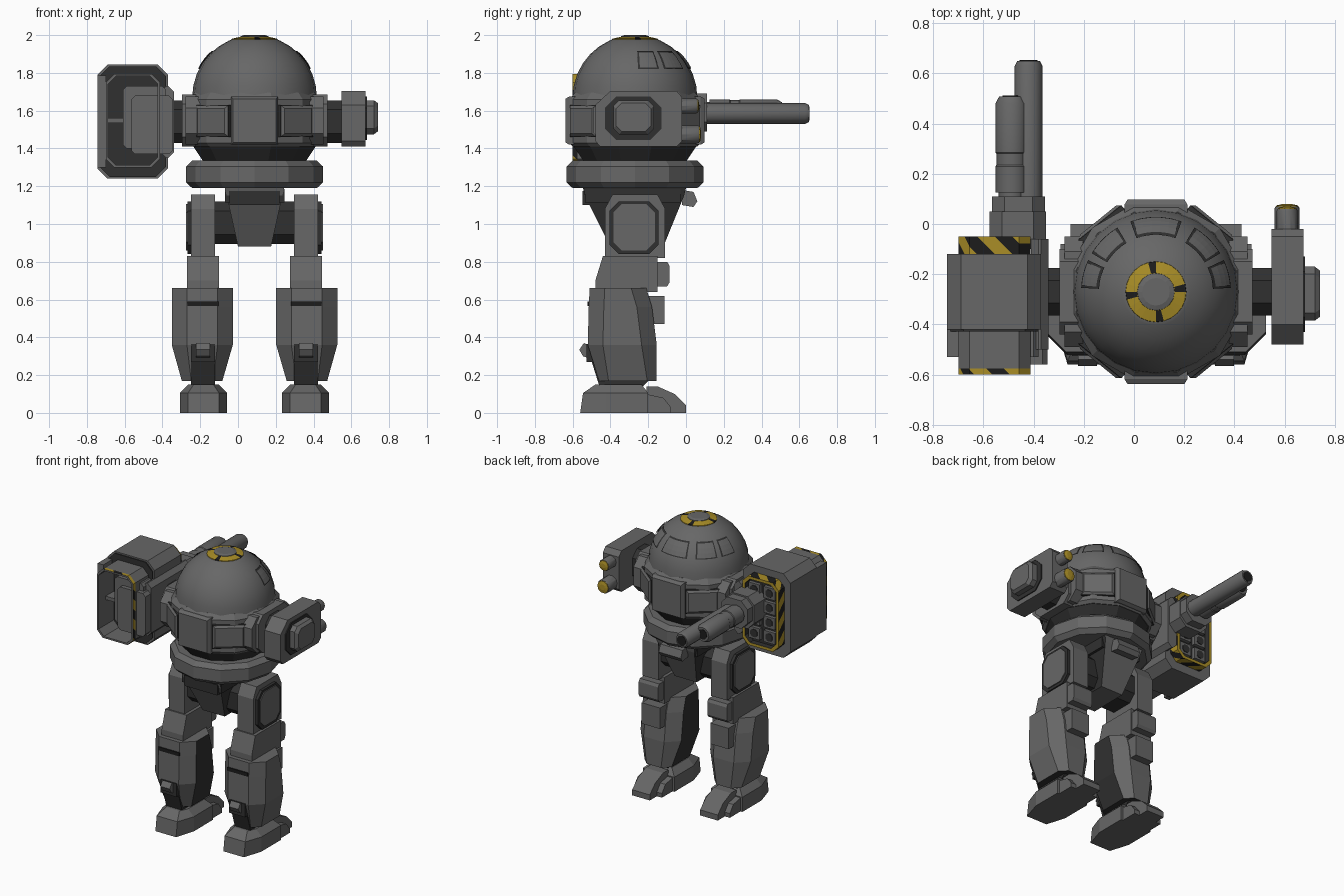
import bpy, bmesh, math
from mathutils import Vector

if "Cube" in bpy.data.objects:
    bpy.data.objects.remove(bpy.data.objects["Cube"])

CX, CY = 0.0875, -0.27          # centre of the torso


def material(name, r, g, b):
    m = bpy.data.materials.new(name)
    m.diffuse_color = (r, g, b, 1)
    m.use_nodes = True
    m.node_tree.nodes["Principled BSDF"].inputs["Base Color"].default_value = m.diffuse_color
    return m


GREY = material("armour grey", .135, .135, .135)
DARK = material("joint dark grey", .03, .03, .03)
BLACK = material("black", .012, .012, .012)
YELLOW = material("warning yellow", .40, .27, .02)


def finish(name, bm, mats, smooth=False):
    bmesh.ops.recalc_face_normals(bm, faces=bm.faces[:])
    me = bpy.data.meshes.new(name)
    bm.to_mesh(me)
    bm.free()
    for m in mats if isinstance(mats, (list, tuple)) else [mats]:
        me.materials.append(m)
    ob = bpy.data.objects.new(name, me)
    bpy.context.collection.objects.link(ob)
    if smooth:
        bpy.ops.object.select_all(action='DESELECT')
        ob.select_set(True)
        bpy.context.view_layer.objects.active = ob
        bpy.ops.object.shade_smooth_by_angle(angle=math.radians(35))
    return ob


def paint(ob, index, rule):
    for f in ob.data.polygons:
        if rule(f):
            f.material_index = index


def loft_bm(loops, ring=False):
    """Skin a list of equal-length loops; ring joins the last to the first."""
    bm = bmesh.new()
    vs = [[bm.verts.new(p) for p in lp] for lp in loops]
    n = len(vs[0])
    for a, b in list(zip(vs, vs[1:])) + ([(vs[-1], vs[0])] if ring else []):
        for i in range(n):
            j = (i + 1) % n
            bm.faces.new((a[i], a[j], b[j], b[i]))
    if not ring:
        bm.faces.new(vs[0])
        bm.faces.new(vs[-1])
    return bm


def place(axis, u, v, w):
    return {'x': (w, u, v), 'y': (u, w, v), 'z': (u, v, w)}[axis]


def prism(name, pts, axis, a, b, mat):
    return finish(name, loft_bm([[place(axis, u, v, w) for u, v in pts] for w in (a, b)]), mat)


def octo(u0, u1, v0, v1, c):
    return [(u0 + c, v0), (u1 - c, v0), (u1, v0 + c), (u1, v1 - c),
            (u1 - c, v1), (u0 + c, v1), (u0, v1 - c), (u0, v0 + c)]


def rect(x0, x1, y0, y1, z):
    return [(x0, y0, z), (x1, y0, z), (x1, y1, z), (x0, y1, z)]


def box(name, x0, x1, y0, y1, z0, z1, mat):
    return finish(name, loft_bm([rect(x0, x1, y0, y1, z0), rect(x0, x1, y0, y1, z1)]), mat)


def lathe(name, prof, c, n, mat, axis='z', smooth=False, turn=0.0):
    loops = [[place(axis, c[0] + r * math.cos(2 * math.pi * (i + turn) / n),
                    c[1] + r * math.sin(2 * math.pi * (i + turn) / n), w) for i in range(n)] for r, w in prof]
    return finish(name, loft_bm(loops), mat, smooth)


def frame(name, outer, inner, y0, y1, mats, step=0):
    """Octagonal tube along y, optionally with diagonal warning stripes on its sides."""
    bm = loft_bm([[place('y', u, v, w) for u, v in p]
                  for p, w in ((outer, y0), (outer, y1), (inner, y1), (inner, y0))], ring=True)
    if step:
        d = Vector((1, 1, 1))
        for k in range(-30, 60):
            bmesh.ops.bisect_plane(bm, geom=bm.verts[:] + bm.edges[:] + bm.faces[:],
                                   plane_co=d * (k * step / 3), plane_no=d)
        for f in bm.faces:
            f.material_index = math.floor(f.calc_center_median().dot(d) / step) % 2
    return finish(name, bm, mats)


def faces_inward(f):
    return f.normal.x * (f.center.x + .557) + f.normal.z * (f.center.z - 1.547) < -.02


def torso_panel(name, deg, w, z0, z1, r, t, mat):
    a = math.radians(deg)
    out, side = Vector((math.cos(a), math.sin(a), 0)), Vector((-math.sin(a), math.cos(a), 0))
    c = Vector((CX, CY, 0))
    loops = []
    for d, k in ((r - .06, 0), (r, 0), (r + t, .012)):
        loops.append([c + out * d + side * (s * (w / 2 - k)) + Vector((0, 0, z))
                      for s, z in ((-1, z0 + k), (1, z0 + k), (1, z1 - k), (-1, z1 - k))])
    finish(name, loft_bm(loops), mat)


def dome_patch(name, deg, half, z0, z1, R, mat):
    bm = bmesh.new()
    g = []
    for j in range(4):
        z = z0 + (z1 - z0) * j / 3
        r = math.sqrt(R * R - (z - 1.67) ** 2)
        ang = [math.radians(deg - half + 2 * half * i / 5) for i in range(6)]
        g.append([bm.verts.new((CX + r * math.cos(a), CY + r * math.sin(a), z)) for a in ang])
    for j in range(3):
        for i in range(5):
            bm.faces.new((g[j][i], g[j][i + 1], g[j + 1][i + 1], g[j + 1][i]))
    finish(name, bm, mat)


# Torso: dome, hull, waist ring
C = (CX, CY)
dome = [(.33 * math.cos(math.radians(e)), 1.67 + .33 * math.sin(math.radians(e))) for e in range(0, 67, 11)]
lathe("dome", dome + [(.12, 1.977)], C, 24, GREY, smooth=True)
hatch = lathe("hatch_ring", [(.122, 1.972), (.12, 1.981), (.075, 1.991)], C, 24, [YELLOW, BLACK])
paint(hatch, 1, lambda f: math.floor(math.atan2(f.center.y - CY, f.center.x - CX) / (2 * math.pi) * 24) % 6 == 0)
lathe("hatch_cap", [(.076, 1.985), (.074, 1.994), (.055, 2.0)], C, 16, GREY)
lathe("hull", [(.34, 1.41), (.36, 1.43), (.36, 1.66), (.33, 1.695)], C, 12, GREY, turn=.5)
lathe("hull_underside", [(.28, 1.33), (.335, 1.41), (.335, 1.42)], C, 12, DARK, turn=.5)
lathe("waist_ring", [(.33, 1.19), (.362, 1.22), (.362, 1.305), (.33, 1.335)], C, 12, GREY)
for face in (-90, 90):
    torso_panel("hull_main_panel", face, .25, 1.42, 1.675, .348, .02, GREY)
    for s in (-1, 1):
        torso_panel("hull_side_frame", face + 39 * s, .22, 1.46, 1.63, .354, .006, DARK)
        torso_panel("hull_side_panel", face + 39 * s, .208, 1.466, 1.624, .357, .01, GREY)
for a, h in ((90, 20), (45, 14), (135, 14), (14, 11), (166, 11)):
    dome_patch("window_frame", a, h, 1.82, 1.915, .334, DARK)
    dome_patch("window", a, h - 2, 1.828, 1.908, .337, GREY)

# Pelvis: grey front and back, dark sides
pelvis = finish("pelvis", loft_bm([rect(.0, .175, -.40, -.12, .88), rect(-.06, .235, -.535, -.01, 1.15),
                                   rect(-.07, .245, -.545, 0, 1.19)]), [GREY, DARK])
paint(pelvis, 1, lambda f: abs(f.normal.x) > .6)
box("pelvis_top", -.07, .245, -.535, -.03, 1.115, 1.185, DARK)
box("pelvis_vent", -.045, .22, -.549, -.50, 1.10, 1.175, DARK)
prism("pelvis_nose", [(-.02, 1.18), (.04, 1.17), (.06, 1.12), (.04, 1.09), (-.02, 1.1)], 'x', .0, .175, GREY)
prism("hip_axle", octo(-.40, -.14, .895, 1.12, .05), 'x', -.24, .415, DARK)

# Legs, built about the torso centre
for s, side in ((-1, "left"), (1, "right")):
    def X(a, b):
        return sorted((CX + s * a, CX + s * b))

    def part(name, pts, a, b, mat=GREY):
        return prism(side + "_" + name, pts, 'x', *X(a, b), mat)

    part("thigh", [(-.43, .82), (-.11, .82), (-.11, 1.08), (-.15, 1.155), (-.39, 1.155), (-.43, 1.08)], .21, .335)
    part("thigh_recess", octo(-.405, -.145, .84, 1.12, .05), .33, .355, DARK)
    part("thigh_plate", octo(-.385, -.165, .86, 1.105, .045), .33, .362)
    part("knee", [(-.48, .64), (-.15, .64), (-.15, .83), (-.44, .83), (-.48, .70)], .188, .358)
    part("knee_pad", [(-.16, .67), (-.10, .67), (-.088, .69), (-.088, .78), (-.10, .80), (-.16, .80)], .195, .35)
    # Shin: octagonal section swelling at the calf, dark on the inner side
    rows = []
    for z, a, b, y0, y1, c in ((.17, .17, .385, -.46, -.155, .05), (.36, .115, .438, -.52, -.155, .08),
                               (.56, .115, .438, -.515, -.18, .08), (.66, .115, .438, -.51, -.21, .08)):
        rows.append([(x, y, z) for x, y in octo(*X(a, b), y0, y1, c)])
    shin = finish(side + "_shin", loft_bm(rows), [GREY, DARK])
    paint(shin, 1, lambda f: -s * f.normal.x > .8 or f.normal.z < -.8)
    box(side + "_shin_guard", *X(.20, .345), -.20, -.115, .47, .62, GREY)
    box(side + "_calf_slot", *X(.192, .355), -.522, -.45, .565, .59, BLACK)
    box(side + "_calf_vent", *X(.21, .335), -.526, -.45, .27, .365, DARK)
    part("calf_fin", [(-.50, .285), (-.545, .30), (-.565, .335), (-.54, .37), (-.50, .35)], .235, .31)
    part("calf_base", [(-.455, .13), (-.40, .13), (-.40, .28), (-.502, .28)], .21, .335, DARK)
    part("ankle", octo(-.43, -.2, .12, .30, .05), .21, .335, DARK)
    # Foot: narrow heel, wide middle, toe and claws
    finish(side + "_foot", loft_bm([
        [(CX + s * (.27 + u * w * k), y, z) for u, w, y in
         ((-1, .082, y0), (1, .082, y0), (1, .125, -.42), (1, .125, y1), (-1, .125, y1), (-1, .125, -.42))]
        for z, k, y0, y1 in ((0, 1, -.56, -.20), (.105, 1, -.545, -.20), (.15, .64, -.48, -.235))]), GREY)
    part("toe", [(-.21, 0), (0, 0), (0, .04), (-.06, .10), (-.15, .14), (-.21, .14)], .20, .34)
    for a, b in ((.16, .20), (.34, .38)):
        part("toe_claw", [(-.21, 0), (-.08, 0), (-.08, .03), (-.12, .08), (-.21, .10)], a, b)
    # Shoulders
    part("shoulder_pad", octo(-.44, -.10, 1.41, 1.685, .05), .30, .385)
    part("shoulder_flange", octo(-.49, -.05, 1.42, 1.675, .06), .29, .365)
    part("shoulder_axle", octo(-.365, -.175, 1.43, 1.655, .05), .36, .48, DARK)

# Right arm with twin lasers
prism("right_arm", [(-.455, 1.41), (-.05, 1.41), (-.02, 1.44), (-.02, 1.67), (-.05, 1.705),
                    (-.40, 1.705), (-.48, 1.63), (-.48, 1.44)], 'x', .548, .675, GREY)
prism("right_arm_recess", octo(-.43, -.13, 1.445, 1.675, .06), 'x', .67, .682, DARK)
finish("right_arm_cover", loft_bm([[(x, y, z) for y, z in octo(-.385 + k, -.17 - k, 1.475 + k, 1.655 - k, .03)]
                                   for x, k in ((.67, 0), (.72, 0), (.74, .015))]), GREY)
for z, r, y in ((1.475, .05, .07), (1.625, .042, .06)):
    lathe("laser_barrel", [(r, -.05), (r, y - .008), (r * .92, y)], (.61, z), 10, GREY, 'y', True)
    lathe("laser_lens", [(r * .9, y - .01), (r * .86, y + .004), (r * .4, y + .009)], (.61, z), 10, YELLOW, 'y')

# Missile launcher on the left arm
L = (-.745, -.37, 1.24, 1.845)
prism("launcher", octo(*L, .055), 'y', -.42, -.12, GREY)
box("launcher_side", -.745, -.70, -.53, -.41, 1.30, 1.785, GREY)
outer, inner = octo(-.70, -.413, 1.30, 1.795, .045), octo(-.688, -.425, 1.312, 1.783, .042)
frame("launcher_rear_frame", outer, inner, -.575, -.41, GREY)
rear = frame("launcher_rear_stripes", outer, inner, -.60, -.575, [YELLOW, BLACK, GREY], .07)
paint(rear, 2, lambda f: f.normal.y < -.5 or faces_inward(f))
prism("launcher_back", octo(-.735, -.38, 1.25, 1.835, .055), 'y', -.428, -.41, DARK)
front = frame("launcher_front_stripes", outer, octo(-.68, -.433, 1.32, 1.775, .04), -.125, -.05,
              [YELLOW, BLACK, DARK], .07)
paint(front, 0, lambda f: f.normal.y > .5)
paint(front, 2, faces_inward)
prism("launcher_front", octo(-.69, -.42, 1.31, 1.785, .04), 'y', -.13, -.09, DARK)
for i in range(2):
    for j in range(4):
        x, z = -.66 + i * .12, 1.347 + j * .105
        box("missile_cell", x, x + .09, -.1, -.065, z, z + .082, GREY)
        prism("missile_port", octo(x + .018, x + .072, z + .014, z + .068, .014), 'y', -.07, -.061, DARK)

# Cannon beside the launcher
prism("cannon_body", octo(-.41, -.34, 1.35, 1.73, .03), 'y', -.50, -.06, GREY)
prism("cannon_breech", octo(-.565, -.345, 1.37, 1.68, .02), 'y', -.56, -.36, GREY)
prism("cannon_breech_back", octo(-.61, -.38, 1.40, 1.73, .02), 'y', -.53, -.40, GREY)
box("breech_bar", -.69, -.55, -.52, -.43, 1.535, 1.56, GREY)
prism("cannon_mount", octo(-.575, -.35, 1.47, 1.70, .05), 'y', -.10, .05, GREY)
prism("cannon_collar", octo(-.565, -.355, 1.49, 1.69, .05), 'y', .04, .11, GREY)
for n, r, x, z, prof in (
        ("long", .055, -.42, 1.585, [(.055, 0), (.055, .63), (.045, .65)]),
        ("short", .065, -.487, 1.595, [(.052, 0), (.052, .125), (.065, .125), (.065, .23), (.061, .235),
                                       (.061, .28), (.065, .285), (.065, .48), (.05, .508)])):
    lathe(n + "_barrel", prof, (x, z), 12, GREY, 'y', True)
    end = prof[-1][1]
    lathe(n + "_muzzle", [(.036, end - .005), (.036, end + .003)], (x, z), 12, BLACK, 'y')
